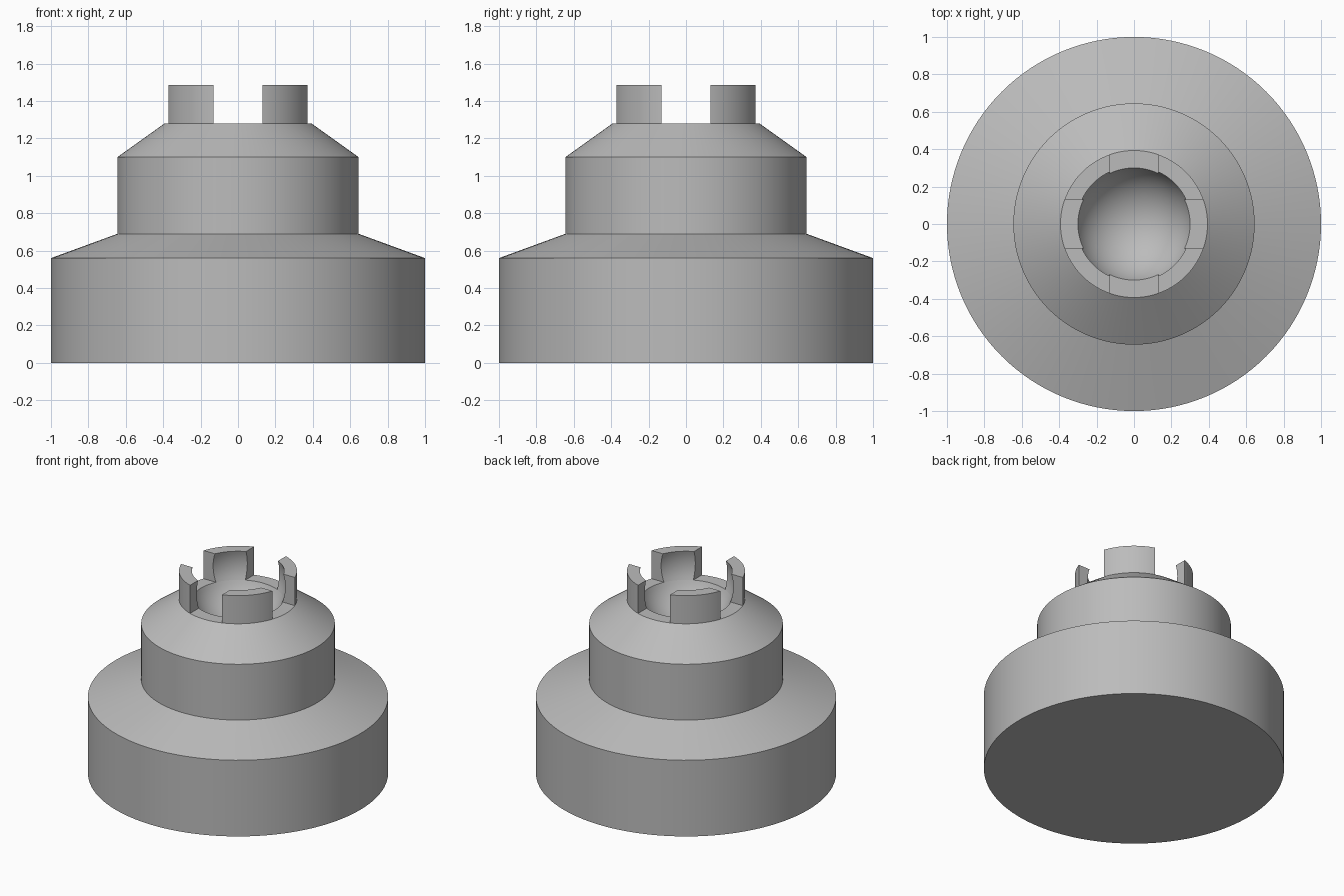
import bpy
import bmesh
from math import asin, cos, sin, pi, radians, sqrt

cube = bpy.data.objects.get("Cube")
if cube:
    bpy.data.objects.remove(cube, do_unlink=True)

SEGMENTS = 128
BALL_R, BALL_Z = 0.321, 1.395      # spherical socket
RIM_R, FLOOR_Z, TOP_Z = 0.393, 1.28, 1.487
SLOT = 0.13                        # half width of the cross slots

grey = bpy.data.materials.new("plain grey")
grey.use_nodes = True
grey.diffuse_color = (0.5, 0.5, 0.5, 1)
grey.node_tree.nodes["Principled BSDF"].inputs["Base Color"].default_value = (0.5, 0.5, 0.5, 1)


def ball_radius(z):
    return sqrt(max(BALL_R ** 2 - (z - BALL_Z) ** 2, 0))


def finish(bm, name):
    bmesh.ops.recalc_face_normals(bm, faces=bm.faces)
    mesh = bpy.data.meshes.new(name)
    bm.to_mesh(mesh)
    bm.free()
    mesh.materials.append(grey)
    obj = bpy.data.objects.new(name, mesh)
    bpy.context.collection.objects.link(obj)
    bpy.ops.object.select_all(action="DESELECT")
    obj.select_set(True)
    bpy.context.view_layer.objects.active = obj
    bpy.ops.object.shade_smooth_by_angle(angle=radians(15))
    return obj


# Stepped body with the hollow socket, turned from one profile
start = asin((BALL_Z - FLOOR_Z) / BALL_R)
bowl = []
for i in range(17):
    a = start + (pi / 2 - start) * i / 16
    bowl.append((BALL_R * cos(a), BALL_Z - BALL_R * sin(a)))
profile = [(0, 0), (1, 0), (1, 0.56), (0.645, 0.69), (0.645, 1.1), (RIM_R, FLOOR_Z)] + bowl

bm = bmesh.new()
verts = [bm.verts.new((r, 0, z)) for r, z in profile]
edges = [bm.edges.new(pair) for pair in zip(verts, verts[1:])]
bmesh.ops.spin(bm, geom=verts + edges, cent=(0, 0, 0), axis=(0, 0, 1),
               angle=2 * pi, steps=SEGMENTS, use_duplicate=False)
bmesh.ops.remove_doubles(bm, verts=bm.verts, dist=0.0005)
finish(bm, "stepped_body")

# Four curved prongs, concave inside, with flat sides along the slots
heights = [FLOOR_Z + (TOP_Z - FLOOR_Z) * i / 10 for i in range(11)]
section = [(RIM_R, FLOOR_Z), (RIM_R, TOP_Z)] + [(ball_radius(z), z) for z in reversed(heights)]
STEPS = 20
for n, name in enumerate(("back_left", "back_right", "front_right", "front_left")):
    bm = bmesh.new()
    rows = []
    for s in range(STEPS + 1):
        row = []
        for r, z in section:
            edge = asin(SLOT / r)
            a = edge + (pi / 2 - 2 * edge) * s / STEPS + n * pi / 2
            row.append(bm.verts.new((r * cos(a), r * sin(a), z)))
        rows.append(row)
    for a, b in zip(rows, rows[1:]):
        for j in range(len(section) - 1):
            bm.faces.new((a[j], a[j + 1], b[j + 1], b[j]))
    bm.faces.new(rows[0])
    bm.faces.new(rows[-1])
    finish(bm, name + "_prong")
